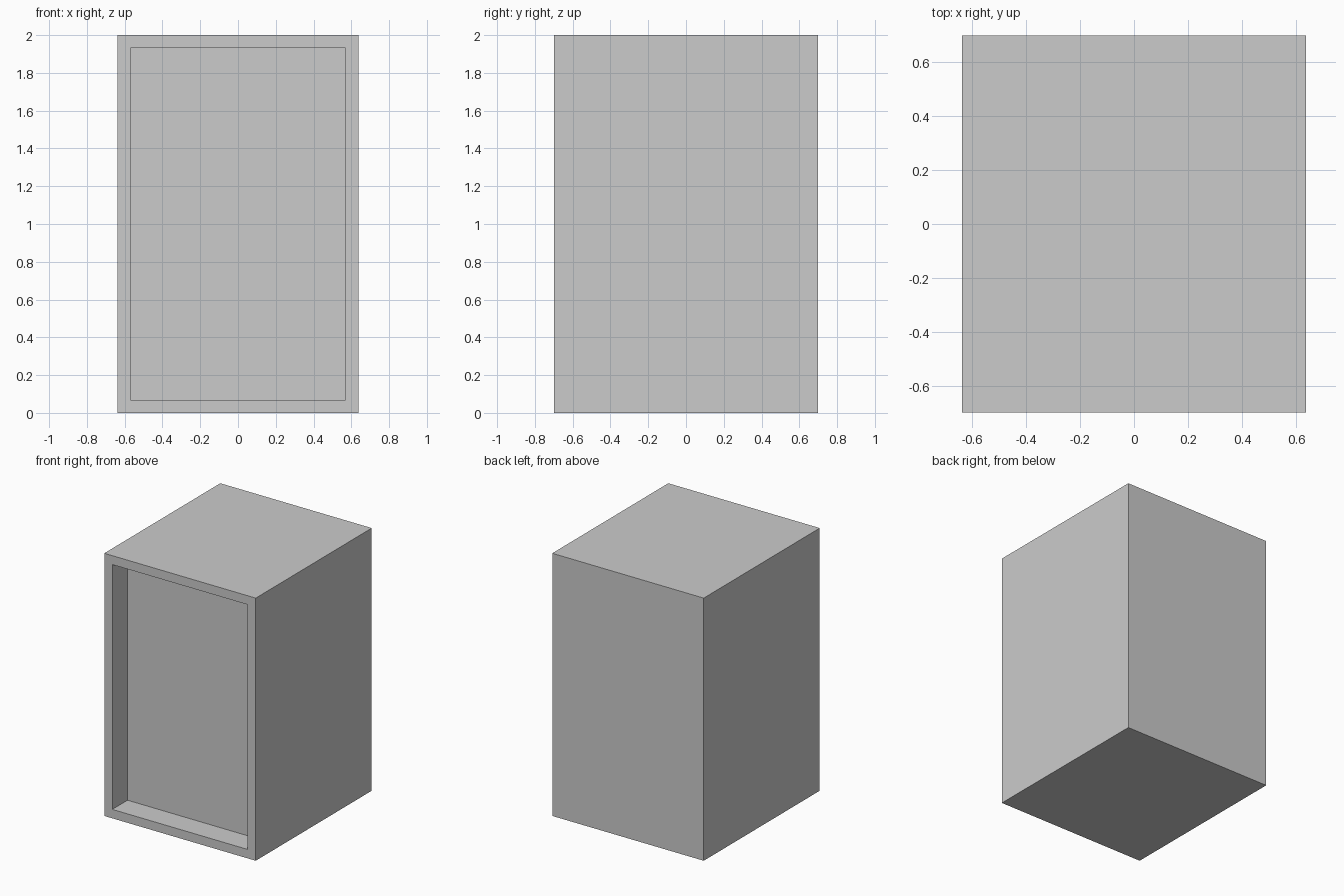
import bpy, bmesh
from mathutils import Vector

if "Cube" in bpy.data.objects:
    bpy.data.objects.remove(bpy.data.objects["Cube"])

W, D, H = 1.276, 1.396, 2.0      # outer size
RIM, DEPTH = 0.068, 0.183        # front frame width and recess depth

# Cabinet body: a plain box standing on the ground
bm = bmesh.new()
bmesh.ops.create_cube(bm, size=1)
bmesh.ops.scale(bm, vec=(W, D, H), verts=bm.verts)
bmesh.ops.translate(bm, vec=(0, 0, H / 2), verts=bm.verts)
bm.normal_update()

# Front recess: inset the front face, then push it straight back
front = min(bm.faces, key=lambda f: f.calc_center_median().y)
bmesh.ops.inset_region(bm, faces=[front], thickness=RIM, use_even_offset=True)
panel = bmesh.ops.extrude_discrete_faces(bm, faces=[front])["faces"][0]
bmesh.ops.translate(bm, vec=Vector((0, DEPTH, 0)), verts=panel.verts)
bmesh.ops.recalc_face_normals(bm, faces=bm.faces)

mesh = bpy.data.meshes.new("cabinet")
bm.to_mesh(mesh)
bm.free()
bpy.context.collection.objects.link(bpy.data.objects.new("cabinet", mesh))
